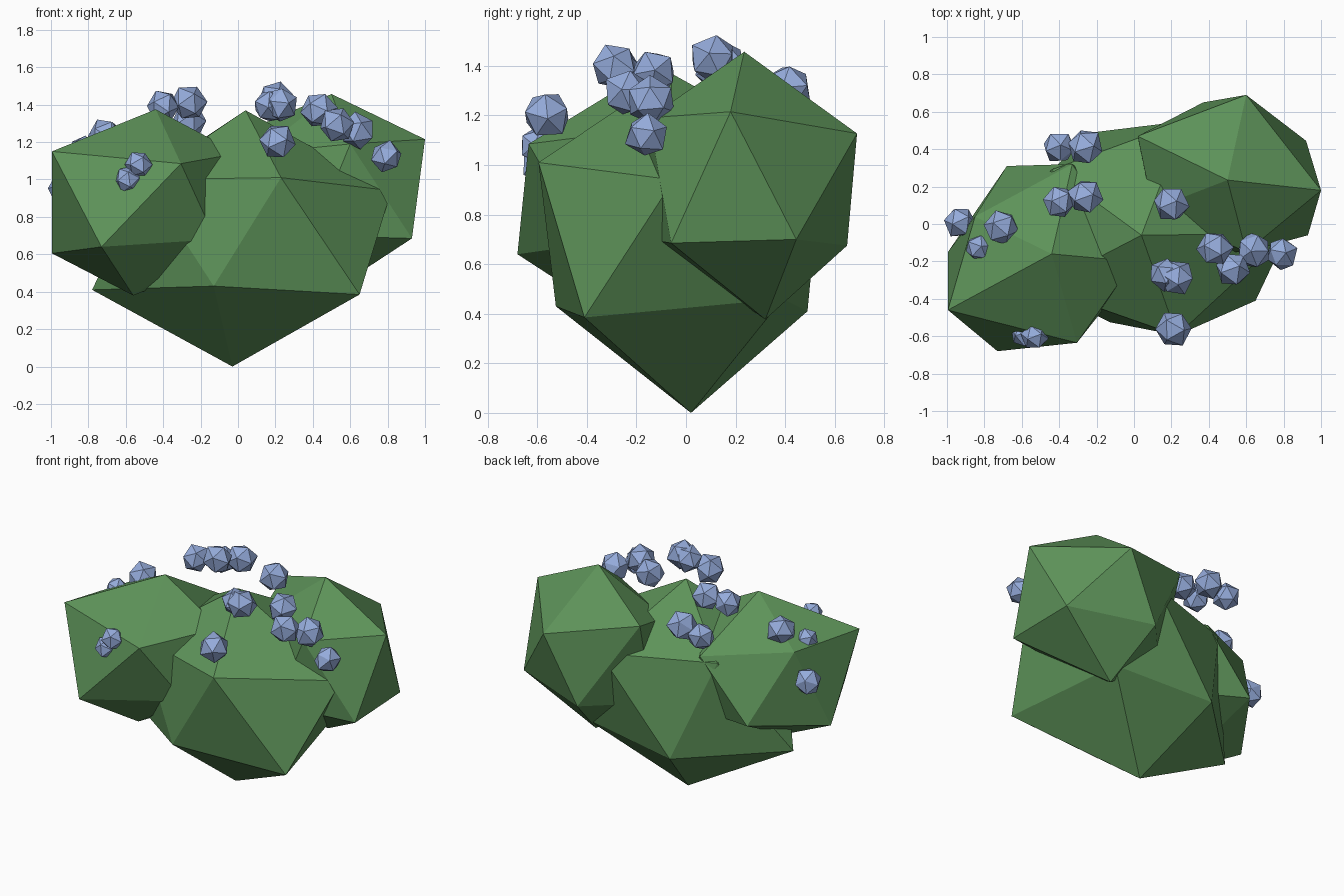
import bpy
import bmesh
import random
from mathutils import Euler, Matrix, Vector

random.seed(4)

if "Cube" in bpy.data.objects:
    bpy.data.objects.remove(bpy.data.objects["Cube"], do_unlink=True)


def make_material(name, color):
    material = bpy.data.materials.new(name)
    material.use_nodes = True
    material.diffuse_color = color
    shader = material.node_tree.nodes["Principled BSDF"]
    shader.inputs["Base Color"].default_value = color
    shader.inputs["Roughness"].default_value = 0.9
    return material


leaf_green = make_material("leaf green", (0.11, 0.29, 0.10, 1))
berry_blue = make_material("berry blue", (0.30, 0.41, 0.71, 1))


def add_object(name, bm, material):
    """Turn a bmesh into a flat shaded, single colour object."""
    bmesh.ops.recalc_face_normals(bm, faces=bm.faces)
    mesh = bpy.data.meshes.new(name)
    bm.to_mesh(mesh)
    bm.free()
    mesh.materials.append(material)
    obj = bpy.data.objects.new(name, mesh)
    bpy.context.collection.objects.link(obj)
    return obj


def add_clump(name, corners):
    """A faceted leaf mass: the hull around an uneven twelve-corner ball."""
    bm = bmesh.new()
    for corner in corners:
        bm.verts.new(corner)
    bmesh.ops.convex_hull(bm, input=bm.verts, use_existing_faces=False)
    loose = [v for v in bm.verts if not v.link_faces]
    bmesh.ops.delete(bm, geom=loose, context="VERTS")
    return add_object(name, bm, leaf_green)


def add_berry(name, center, radius):
    """A small low-poly ball, turned at random and slightly uneven."""
    bm = bmesh.new()
    bmesh.ops.create_icosphere(bm, subdivisions=1, radius=radius)
    turn = Euler([random.uniform(0, 6) for axis in range(3)]).to_matrix()
    for v in bm.verts:
        v.co = turn @ v.co * random.uniform(0.92, 1.05)
    bmesh.ops.transform(bm, matrix=Matrix.Translation(Vector(center)), verts=bm.verts)
    return add_object(name, bm, berry_blue)


# Central leaf mass, standing on its lowest corner
add_clump("middle_foliage", [
    (-.03, .02, 0), (.04, -.06, 1.37),
    (.65, -.41, .385), (-.13, -.525, .43), (-.78, -.05, .41),
    (-.22, .49, .41), (.48, .39, .46),
    (.23, -.595, 1.01), (.82, -.05, .94), (.27, .55, 1.03),
    (-.44, .29, 1.05), (-.5, -.34, 1),
])

# Leaf mass on the -x side, towards the front
add_clump("right_foliage", [
    (-.56, -.28, .38), (-.44, -.16, 1.375),
    (-.73, -.68, .64), (-.995, -.15, .605), (-.68, .31, .69),
    (-.12, -.4, .68), (0, .1, .6),
    (-.995, -.46, 1.15), (-.305, -.635, 1.085), (0, -.2, 1.14),
    (-.33, .32, 1.08), (-.85, .04, 1.14),
])

# Leaf mass on the +x side, towards the back
add_clump("left_foliage", [
    (.46, .32, .377), (.5, .235, 1.457),
    (.92, .445, .7), (.37, .65, .675), (.93, -.06, .685),
    (.05, .3, .65), (.4, -.15, .7),
    (1, .18, 1.215), (.6, .69, 1.127), (.02, .47, 1.25),
    (.6, -.15, 1.19), (.1, .08, 1.14),
])

# Berries, grouped by size
berry_groups = {
    "large_berry": (0.1, [
        (-.26, .15, 1.41), (.2, .11, 1.43), (.21, -.56, 1.2),
        (.43, -.13, 1.37), (.53, -.24, 1.29), (.64, -.14, 1.26),
        (.23, -.29, 1.4), (-.26, .41, 1.31), (-.71, -.02, 1.23),
    ]),
    "medium_berry": (0.09, [
        (-.4, .12, 1.39), (.17, -.27, 1.39), (.79, -.16, 1.12),
        (-.4, .41, 1.27), (-.93, .01, .95),
    ]),
    "small_berry": (0.075, [
        (-.53, -.6, 1.08), (-.59, -.59, 1), (-.83, -.13, 1.16),
        (.76, .43, .985),
    ]),
}
for group, (radius, centers) in berry_groups.items():
    for number, center in enumerate(centers, 1):
        add_berry(f"{group}_{number}", center, radius)
